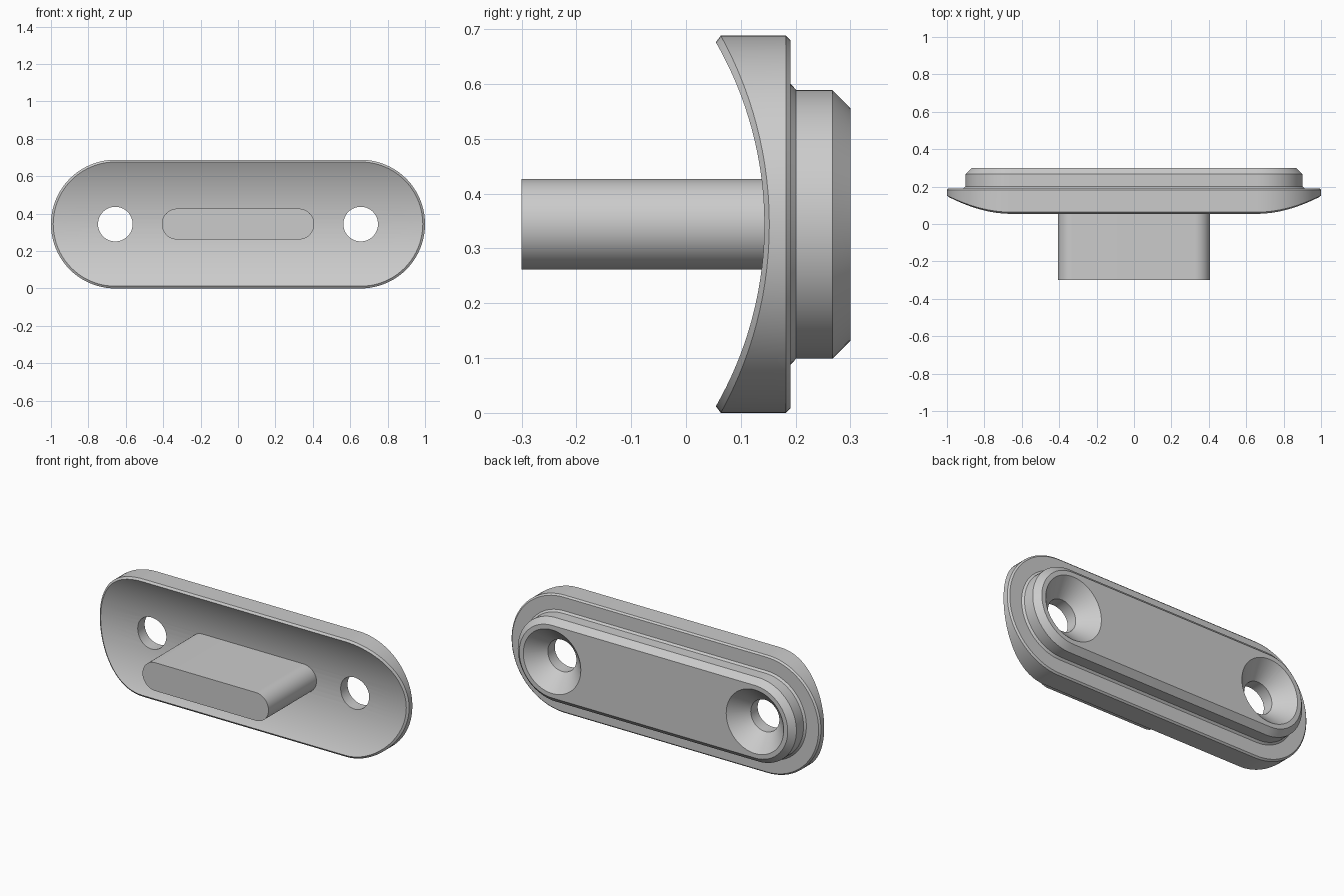
import bpy, bmesh, math

old = bpy.data.objects.get("Cube")
if old:
    bpy.data.objects.remove(old, do_unlink=True)

MID_Z = 0.344        # height of the long axis
HOLE_X = 0.656       # centre of the rounded ends and screw holes
ARC = 40             # segments per rounded end
HOLLOW_R, HOLLOW_Y = 0.666, -0.523   # cylinder that hollows the front

grey = bpy.data.materials.new("plain grey")
grey.use_nodes = True
grey.diffuse_color = (0.6, 0.6, 0.6, 1)
grey.node_tree.nodes["Principled BSDF"].inputs["Base Color"].default_value = (0.6, 0.6, 0.6, 1)


def hollow(z):
    """Depth of the hollow front at a height from the long axis."""
    return HOLLOW_Y + math.sqrt(HOLLOW_R ** 2 - z ** 2)


def finish(bm, name):
    bmesh.ops.recalc_face_normals(bm, faces=bm.faces)
    mesh = bpy.data.meshes.new(name)
    bm.to_mesh(mesh)
    bm.free()
    mesh.materials.append(grey)
    obj = bpy.data.objects.new(name, mesh)
    bpy.context.collection.objects.link(obj)
    return obj


def slot_ring(bm, half, radius, depth):
    """Slot outline: right end going up, then left end going down."""
    ring = []
    for side in (1, -1):
        for i in range(ARC + 1):
            a = side * (-math.pi / 2 + math.pi * i / ARC)
            z = radius * math.sin(a)
            x = side * (half + radius * math.cos(a))
            ring.append(bm.verts.new((x, depth(z / radius), MID_Z + z)))
    return ring


def bridge(bm, rings):
    for a, b in zip(rings, rings[1:]):
        for i in range(len(a)):
            j = (i + 1) % len(a)
            bm.faces.new((a[i], a[j], b[j], b[i]))


def slot_body(name, half, front_rings, back_rings):
    """Stack of slot outlines; the front is closed by strips along x."""
    bm = bmesh.new()
    rings = [slot_ring(bm, half, r, d) for r, d in front_rings]
    rings += [slot_ring(bm, half, r, lambda s, y=y: y) for r, y in back_rings]
    bridge(bm, rings)
    front = rings[0]
    n = len(front)
    for i in range(ARC):
        bm.faces.new((front[i], front[i + 1], front[n - 2 - i], front[n - 1 - i]))
    bm.faces.new(rings[-1])
    return finish(bm, name)


def turned(name, x, profile, segments=64):
    """Solid of revolution about the y direction."""
    bm = bmesh.new()
    rings = []
    for r, y in profile:
        angles = [2 * math.pi * i / segments for i in range(segments)]
        rings.append([bm.verts.new((x + r * math.cos(a), y, MID_Z + r * math.sin(a)))
                      for a in angles])
    bridge(bm, rings)
    bm.faces.new(rings[0])
    bm.faces.new(rings[-1])
    return finish(bm, name)


def smooth(obj):
    bpy.ops.object.select_all(action='DESELECT')
    obj.select_set(True)
    bpy.context.view_layer.objects.active = obj
    bpy.ops.object.shade_smooth_by_angle(angle=math.radians(20))


# Plate with hollow front, chamfered rim and raised back boss
RIM = 0.332
plate = slot_body(
    "plate", HOLE_X,
    [(RIM, lambda s: hollow(RIM * s)),
     (0.344, lambda s: hollow(RIM * s) + 0.009)],
    [(0.344, 0.182), (0.335, 0.191), (0.256, 0.191), (0.245, 0.201),
     (0.245, 0.267), (0.212, 0.3)])

# Countersunk screw holes
for side, label in ((1, "left"), (-1, "right")):
    cutter = turned(label + "_hole_cutter", side * HOLE_X,
                    [(0.0925, -0.1), (0.0925, 0.207), (0.196, 0.31)])
    cutter.hide_render = True
    mod = plate.modifiers.new(label + " hole", 'BOOLEAN')
    mod.operation = 'DIFFERENCE'
    mod.solver = 'EXACT'
    mod.object = cutter
    bpy.context.view_layer.objects.active = plate
    bpy.ops.object.modifier_apply(modifier=mod.name)
    bpy.data.objects.remove(cutter, do_unlink=True)
smooth(plate)

# Rounded tongue standing out of the hollow front
tongue = slot_body("tongue", 0.325, [(0.0825, lambda s: -0.3)], [(0.0825, 0.16)])
smooth(tongue)
